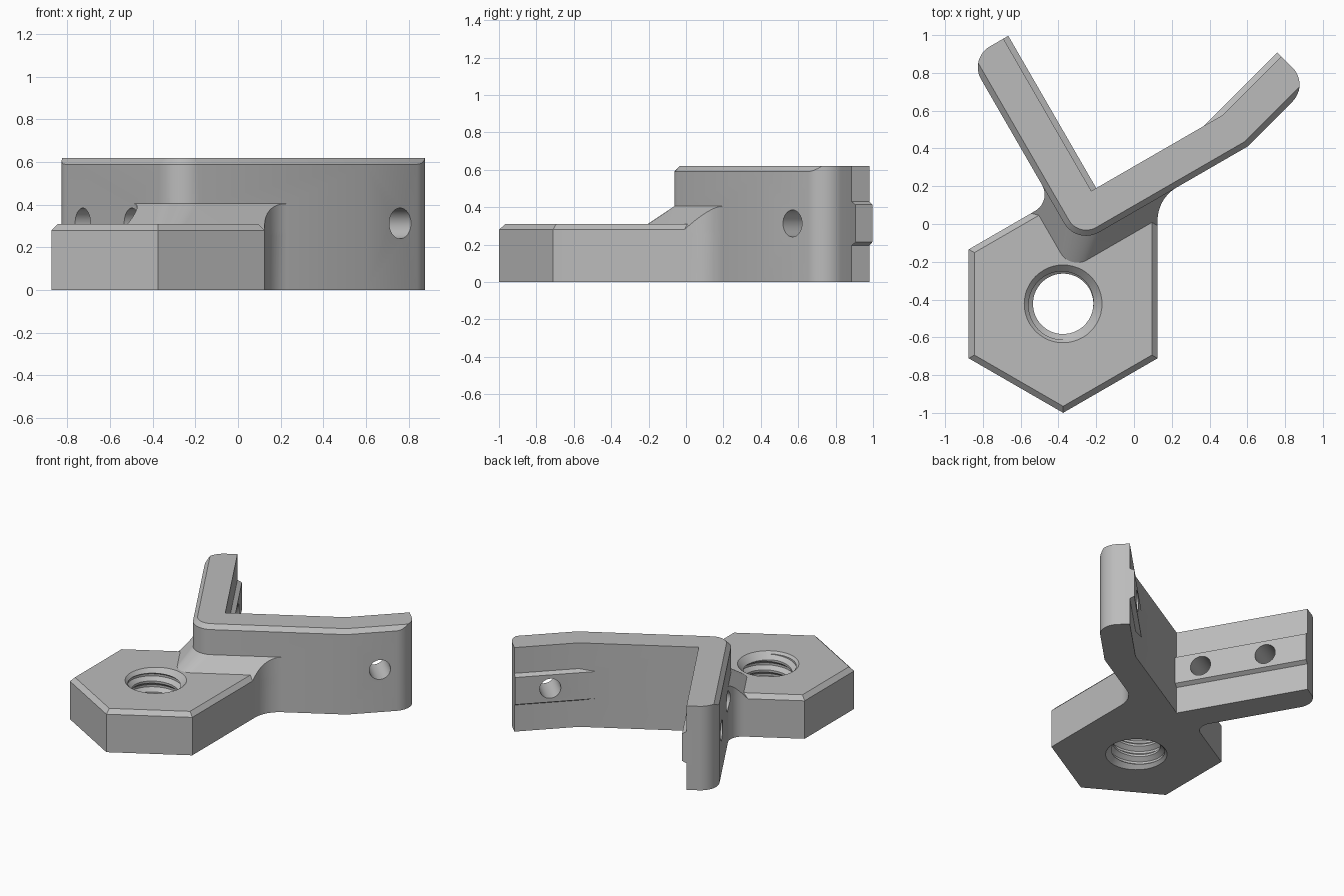
import bpy, bmesh
from math import sin, cos, tan, radians, pi
from mathutils import Vector, Matrix

cube = bpy.data.objects.get("Cube")
if cube:
    bpy.data.objects.remove(cube, do_unlink=True)

# Dimensions, in a frame aligned with the two perpendicular arms
WALL, HEIGHT, BASE, RAMP = 0.21, 0.62, 0.31, 0.405
CHAMFER, MID = 0.03, 0.313
HEX, HEX_R = Vector((-0.428, -0.443)), 0.577
ARM_END = 0.931
BEND = Vector((0.833, -WALL))
D = Vector((cos(pi / 12), sin(pi / 12)))
N = Vector((-D.y, D.x))
TIP_OUT = BEND + D * 0.465
TIP_IN = TIP_OUT + N * WALL
BEND_IN = Vector((BEND.x - WALL * tan(pi / 24), 0))


def arc(center, r, a0, a1, steps=12):
    c = Vector(center)
    angles = [radians(a0 + (a1 - a0) * i / steps) for i in range(steps + 1)]
    return [c + Vector((cos(a), sin(a))) * r for a in angles]


def finish(bm, name):
    bmesh.ops.recalc_face_normals(bm, faces=bm.faces)
    mesh = bpy.data.meshes.new(name)
    bm.to_mesh(mesh)
    bm.free()
    obj = bpy.data.objects.new(name, mesh)
    bpy.context.collection.objects.link(obj)
    return obj


def loft(name, low, high, z0, z1, chamfer_edges=0):
    """Solid between two outlines; the first few top edges may be chamfered."""
    bm = bmesh.new()
    a = [bm.verts.new((p[0], p[1], z0)) for p in low]
    b = [bm.verts.new((p[0], p[1], z1)) for p in high]
    n = len(a)
    bm.faces.new(a)
    bm.faces.new(b)
    for i in range(n):
        j = (i + 1) % n
        bm.faces.new((a[i], a[j], b[j], b[i]))
    bmesh.ops.recalc_face_normals(bm, faces=bm.faces)
    if chamfer_edges:
        edges = [bm.edges.get((b[i], b[(i + 1) % n])) for i in range(chamfer_edges)]
        bmesh.ops.bevel(bm, geom=edges, offset=CHAMFER, segments=1,
                        affect='EDGES', clamp_overlap=False)
    return finish(bm, name)


def combine(target, other, operation):
    mod = target.modifiers.new("join", 'BOOLEAN')
    mod.operation, mod.solver, mod.object = operation, 'EXACT', other
    bpy.context.view_layer.objects.active = target
    bpy.ops.object.modifier_apply(modifier=mod.name)
    bpy.data.objects.remove(other, do_unlink=True)


def rail(name, start, along, out, length):
    """Raised trapezoid strip on the inner face of an arm."""
    bm = bmesh.new()
    ends = []
    for t in (0, length):
        ring = []
        for depth, half in ((-0.03, 0.117), (0, 0.117), (0.03, 0.1)):
            p = start + along * t + out * depth
            ring.append((p, half))
        ring = [(p, h) for p, h in ring] + [(p, -h) for p, h in reversed(ring)]
        ends.append([bm.verts.new((p.x, p.y, MID + h)) for p, h in ring])
    a, b = ends
    bm.faces.new(a)
    bm.faces.new(b)
    for i in range(6):
        j = (i + 1) % 6
        bm.faces.new((a[i], a[j], b[j], b[i]))
    return finish(bm, name)


def cone(name, r0, r1, depth, matrix, segments=48):
    bm = bmesh.new()
    bmesh.ops.create_cone(bm, cap_ends=True, segments=segments, radius1=r0,
                          radius2=r1, depth=depth, matrix=matrix)
    return finish(bm, name)


def bolt_hole(point, axis):
    turn = Vector((axis.x, axis.y, 0)).to_track_quat('Z', 'Y').to_matrix().to_4x4()
    return cone("bolt_hole", 0.072, 0.072, 0.7,
                Matrix.Translation((point.x, point.y, MID)) @ turn, 32)


def thread_cutter(pitch=0.08, turns=7, n=40):
    """Helical core used to cut the screw thread."""
    bm = bmesh.new()
    profile = ((0, 0.16), (0.2, 0.16), (0.5, 0.19), (0.7, 0.19))
    rows = []
    for k in range(n * turns + 1):
        a = 2 * pi * k / n
        rows.append([bm.verts.new((HEX.x + r * cos(a), HEX.y + r * sin(a),
                                   (k / n + f - 1.6) * pitch)) for f, r in profile])
    last = n * (turns - 1)
    full = [rows[k] + [rows[k + n][0]] for k in range(last + 1)]
    for p, q in zip(full, full[1:]):
        for j in range(4):
            bm.faces.new((p[j], q[j], q[j + 1], p[j + 1]))
    # Close both ends with fans to the axis
    bottom = [rows[k][0] for k in range(n + 1)] + rows[0][:0:-1]
    top = [rows[last + k][0] for k in range(n + 1)] + rows[last][:0:-1]
    for loop, z in ((bottom, -2.5 * pitch), (top, (turns - 0.5) * pitch)):
        tip = bm.verts.new((HEX.x, HEX.y, z))
        for i, v in enumerate(loop):
            bm.faces.new((v, loop[(i + 1) % len(loop)], tip))
    loose = [v for v in bm.verts if not v.link_faces]
    bmesh.ops.delete(bm, geom=loose, context='VERTS')
    return finish(bm, "thread_cutter")


def end_round(corner, back, inward, r=0.127):
    """Cutter that rounds the outer vertical corner of an arm end."""
    c = corner + (back + inward) * r
    curve = [c - inward * r * cos(pi / 2 * i / 12) - back * r * sin(pi / 2 * i / 12)
             for i in range(13)]
    outer = [curve[-1] - back * 0.1, corner - (back + inward) * 0.1,
             curve[0] - inward * 0.1]
    pts = curve + outer
    return loft("end_round", pts, pts, -0.1, HEIGHT + 0.1)


# Hexagonal base with filleted neck
corners = [HEX + Vector((cos(radians(a)), sin(radians(a)))) * HEX_R
           for a in (180, 240, 300, 120)]
outline = (corners[:3] + arc((0.3995, -WALL - 0.2), 0.2, 150, 90)
           + [Vector((0.3995, -0.1)), Vector((-0.1, -0.1)), Vector((-0.1, 0.157))]
           + arc((-WALL - 0.1, 0.157), 0.1, 0, -90) + corners[3:])
bracket = loft("threaded_angle_bracket", outline, outline, 0, BASE, len(outline))


# Sloped shoulder between base and arms
def shoulder_outline(d):
    r = 0.135 - 0.35 * d
    e = WALL + d
    return ([Vector((-e, 0.6))] + arc((r - e, r - e), r, 180, 270)
            + [Vector((0.7, -e)), Vector((0.7, -0.1)), Vector((-0.1, -0.1)),
               Vector((-0.1, 0.6))])


shoulder = loft("shoulder", shoulder_outline(0.155), shoulder_outline(-0.02),
                RAMP - 0.155, RAMP + 0.02)
combine(shoulder, loft("neck", outline, outline, 0.1, 0.5), 'INTERSECT')

# Two arms meeting at a rounded corner, the right one bent near its tip
c = 0.135 - WALL
outer_edge = ([Vector((-WALL, ARM_END))] + arc((c, c), 0.135, 180, 270)
              + [BEND, TIP_OUT])
arm_outline = outer_edge + [TIP_IN, BEND_IN, Vector((0, 0)), Vector((0, ARM_END))]
arms = loft("arms", arm_outline, arm_outline, 0, HEIGHT, len(outer_edge) - 1)
combine(arms, end_round(TIP_OUT, -D, N), 'DIFFERENCE')
combine(arms, end_round(Vector((-WALL, ARM_END)), Vector((0, -1)), Vector((1, 0))),
        'DIFFERENCE')

# Inner rails
X, Y = Vector((1, 0)), Vector((0, 1))
combine(arms, rail("left_rail", Y * -0.05, Y, X, ARM_END + 0.05), 'UNION')
combine(arms, rail("right_rail", BEND_IN - D * 0.2, D, N,
                   (TIP_IN - BEND_IN).length + 0.2), 'UNION')

combine(bracket, shoulder, 'UNION')
combine(bracket, arms, 'UNION')

# Bolt holes through the arms
for point, axis in ((Vector((-WALL, 0.18)), X), (Vector((-WALL, 0.64)), X),
                    (BEND + D * 0.226, N)):
    combine(bracket, bolt_hole(point, axis), 'DIFFERENCE')

# Threaded hole with countersinks on both faces
combine(bracket, thread_cutter(), 'DIFFERENCE')
for z, r0, r1 in ((BASE, 0.146, 0.266), (0, 0.266, 0.146)):
    combine(bracket, cone("countersink", r0, r1, 0.12,
                          Matrix.Translation((HEX.x, HEX.y, z))), 'DIFFERENCE')

# Place in the final frame
bracket.data.transform(Matrix.Translation((-0.226, 0.175, 0))
                       @ Matrix.Rotation(radians(30), 4, 'Z'))

grey = bpy.data.materials.new("plain_grey")
grey.use_nodes = True
colour = (0.5, 0.5, 0.5, 1)
grey.diffuse_color = colour
grey.node_tree.nodes["Principled BSDF"].inputs["Base Color"].default_value = colour
bracket.data.materials.clear()
bracket.data.materials.append(grey)

bpy.ops.object.select_all(action='DESELECT')
bracket.select_set(True)
bpy.context.view_layer.objects.active = bracket
bpy.ops.object.shade_smooth_by_angle(angle=radians(25))
